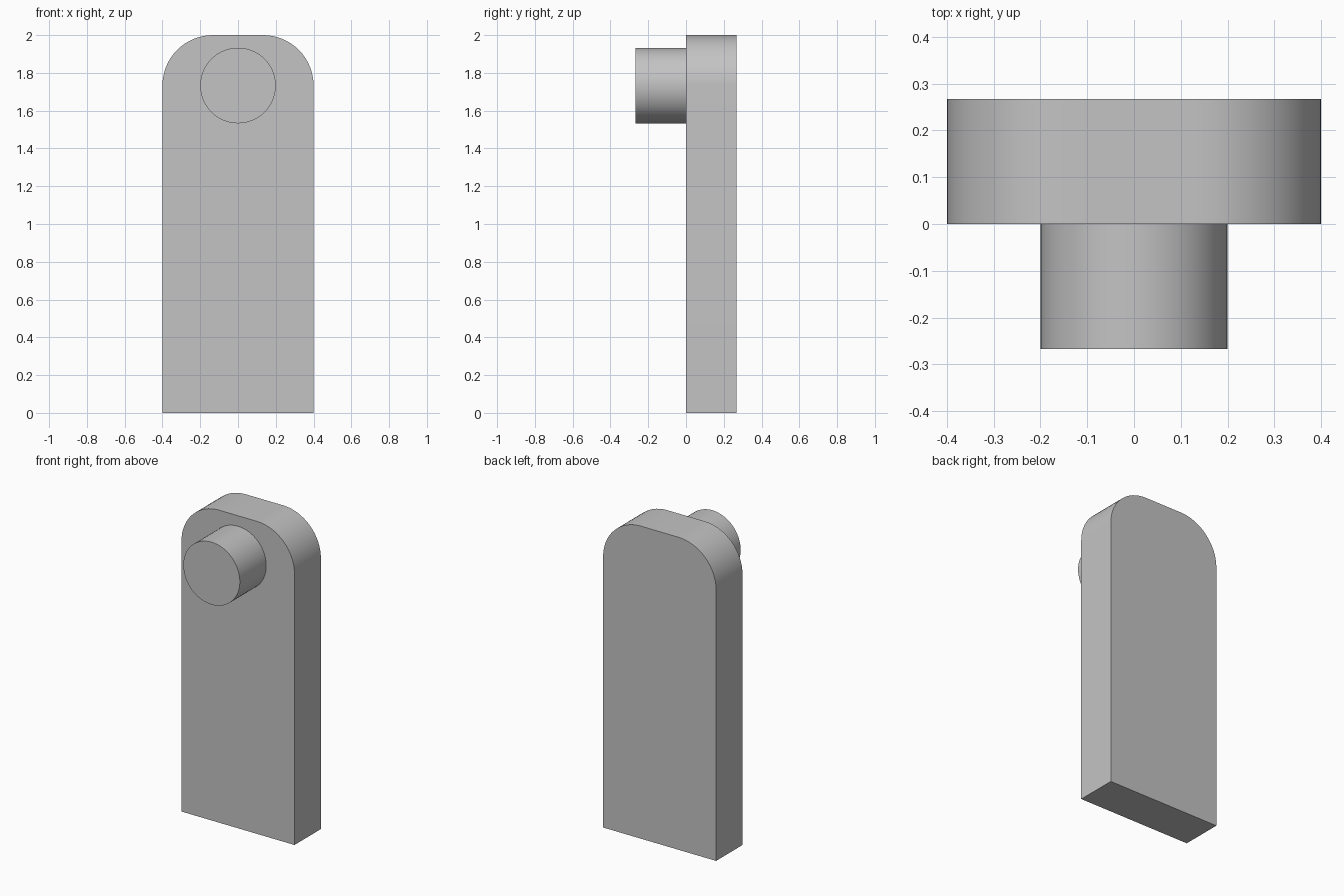
import bpy
import bmesh
from math import radians
from mathutils import Matrix, Vector

cube = bpy.data.objects.get("Cube")
if cube:
    bpy.data.objects.remove(cube, do_unlink=True)

HALF_WIDTH = 0.4
HEIGHT = 2.0
DEPTH = 0.267           # plate thickness, pin length and corner radius
PIN_RADIUS = 0.2
PIN_HEIGHT = HEIGHT - DEPTH

grey = bpy.data.materials.new("light_grey")
grey.use_nodes = True
colour = (0.55, 0.55, 0.55, 1)
grey.diffuse_color = colour
grey.node_tree.nodes["Principled BSDF"].inputs["Base Color"].default_value = colour


def finish(name, bm):
    """Turn a bmesh into a smooth-shaded object with sharp edges kept."""
    bmesh.ops.recalc_face_normals(bm, faces=bm.faces)
    mesh = bpy.data.meshes.new(name)
    bm.to_mesh(mesh)
    bm.free()
    mesh.materials.append(grey)
    obj = bpy.data.objects.new(name, mesh)
    bpy.context.collection.objects.link(obj)
    bpy.ops.object.select_all(action='DESELECT')
    obj.select_set(True)
    bpy.context.view_layer.objects.active = obj
    bpy.ops.object.shade_smooth_by_angle(angle=radians(30))
    return obj


# Upright plate with rounded top corners
bm = bmesh.new()
bmesh.ops.create_cube(bm, size=1)
bmesh.ops.scale(bm, vec=(2 * HALF_WIDTH, DEPTH, HEIGHT), verts=bm.verts)
bmesh.ops.translate(bm, vec=(0, DEPTH / 2, HEIGHT / 2), verts=bm.verts)
corners = [e for e in bm.edges
           if all(v.co.z > HEIGHT / 2 for v in e.verts)
           and abs(e.verts[0].co.x - e.verts[1].co.x) < 0.01]
bmesh.ops.bevel(bm, geom=corners, offset=DEPTH, segments=16,
                profile=0.5, affect='EDGES')
finish("plate", bm)

# Round pin standing out from the front of the plate
bm = bmesh.new()
bmesh.ops.create_cone(bm, cap_ends=True, segments=64, radius1=PIN_RADIUS,
                      radius2=PIN_RADIUS, depth=DEPTH)
place = (Matrix.Translation(Vector((0, -DEPTH / 2, PIN_HEIGHT)))
         @ Matrix.Rotation(radians(90), 4, 'X'))
bmesh.ops.transform(bm, matrix=place, verts=bm.verts)
finish("pin", bm)
